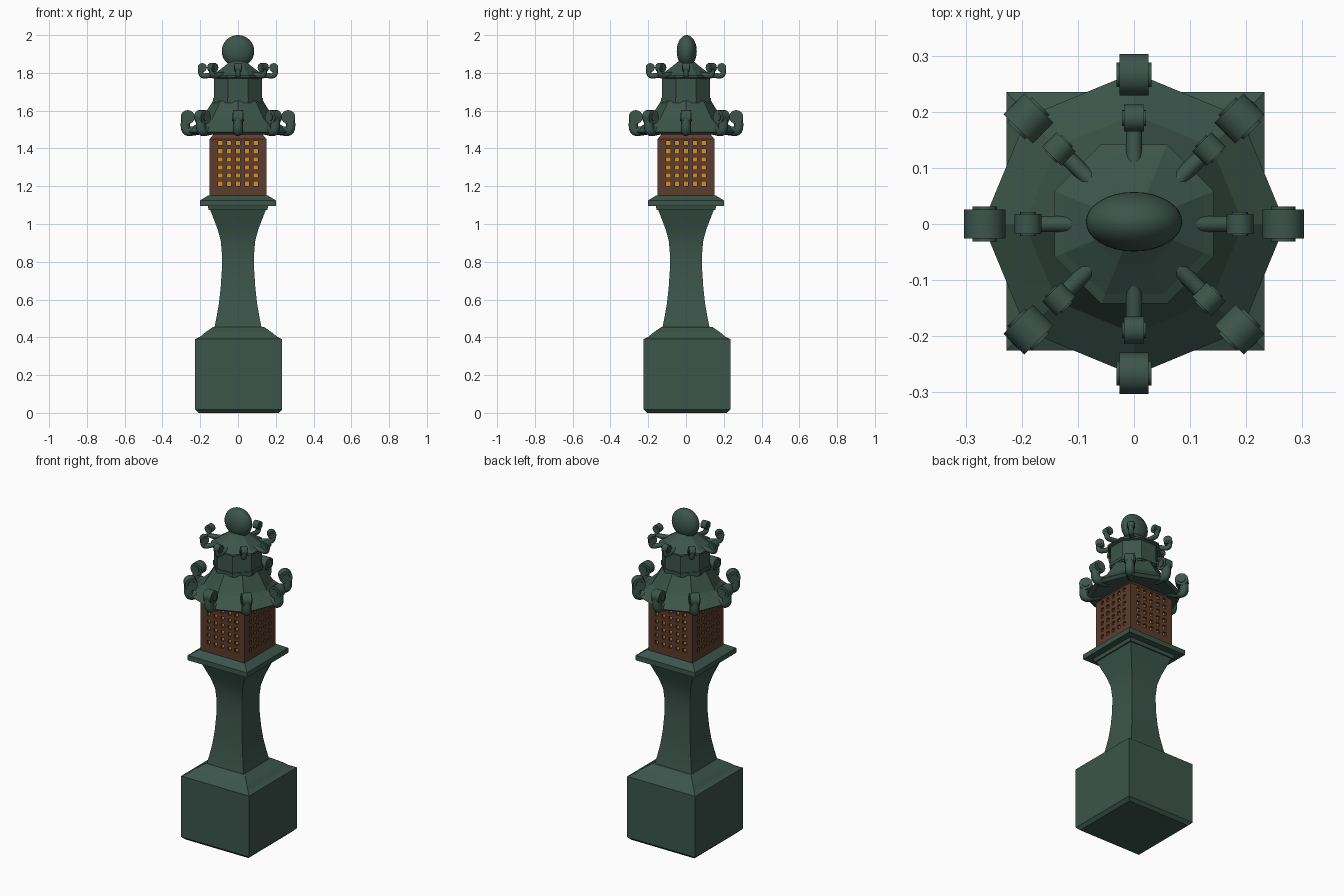
import bpy, bmesh, math
from mathutils import Matrix, Vector

if "Cube" in bpy.data.objects:
    bpy.data.objects.remove(bpy.data.objects["Cube"])


def material(name, rgb):
    m = bpy.data.materials.new(name)
    m.diffuse_color = (*rgb, 1)
    m.use_nodes = True
    m.node_tree.nodes["Principled BSDF"].inputs["Base Color"].default_value = m.diffuse_color
    return m


GREEN = material("patina_green", (0.045, 0.09, 0.07))
BROWN = material("brown_wood", (0.11, 0.045, 0.027))
AMBER = material("amber_light", (0.7, 0.28, 0.01))


def finish(name, bm, mat, angle=None):
    bmesh.ops.recalc_face_normals(bm, faces=bm.faces)
    me = bpy.data.meshes.new(name)
    bm.to_mesh(me)
    bm.free()
    ob = bpy.data.objects.new(name, me)
    bpy.context.collection.objects.link(ob)
    me.materials.append(mat)
    if angle:
        bpy.ops.object.select_all(action='DESELECT')
        ob.select_set(True)
        bpy.context.view_layer.objects.active = ob
        bpy.ops.object.shade_smooth_by_angle(angle=math.radians(angle))
    return ob


def stack(name, profile, sides, turn, mat=GREEN, by_side=True, angle=None, at=(0, 0)):
    """Polygon rings lofted along z; profile is (radius, z), radius to side or corner."""
    bm = bmesh.new()
    k = 1 / math.cos(math.pi / sides) if by_side else 1
    rings = []
    for r, z in profile:
        rings.append([bm.verts.new((at[0] + r * k * math.cos(turn + 2 * math.pi * i / sides),
                                    at[1] + r * k * math.sin(turn + 2 * math.pi * i / sides), z))
                      for i in range(sides)])
    for a, b in zip(rings, rings[1:]):
        for i in range(sides):
            j = (i + 1) % sides
            bm.faces.new((a[i], a[j], b[j], b[i]))
    bm.faces.new(rings[0])
    bm.faces.new(rings[-1])
    return finish(name, bm, mat, angle)


Q, E = math.pi / 4, math.pi / 8

# Square plinth, waisted column and tray
stack("plinth", [(.212, 0), (.23, .018), (.23, .39), (.205, .402), (.178, .425), (.135, .455)],
      4, Q, at=(.003, .005))
stack("column", [(.125, .45), (.113, .51), (.101, .58), (.092, .66), (.086, .75), (.085, .84),
                 (.091, .91), (.107, .97), (.13, 1.03), (.15, 1.082)], 4, Q, angle=30)
stack("tray", [(.155, 1.075), (.16, 1.095), (.2, 1.095), (.2, 1.125), (.157, 1.152)], 4, Q)

# Lattice walls of the lamp box, with a 5 x 6 grid of openings each
xs = [-.15]
for i in range(5):
    xs += [-.094 + .047 * i - .011, -.094 + .047 * i + .011]
xs.append(.15)
zs = [1.15]
for i in range(6):
    zs += [1.213 + .043 * i - .011, 1.213 + .043 * i + .011]
zs += [1.45, 1.485]
bm = bmesh.new()
for side in range(4):
    rot = Matrix.Rotation(side * math.pi / 2, 3, 'Z')
    grid = []
    for z in zs:
        s = .81 if z == zs[-1] else 1      # tapered top edge
        grid.append([bm.verts.new(rot @ Vector((x * s, -.15 * s, z))) for x in xs])
    for r in range(len(zs) - 1):
        for c in range(len(xs) - 1):
            if not (r % 2 and c % 2 and r < 12):
                bm.faces.new((grid[r][c], grid[r][c + 1], grid[r + 1][c + 1], grid[r + 1][c]))
bmesh.ops.remove_doubles(bm, verts=bm.verts, dist=.0005)
walls = finish("lamp_lattice", bm, BROWN)
sol = walls.modifiers.new("thickness", 'SOLIDIFY')
sol.thickness = .014
sol.offset = -1

# Glowing core behind the lattice
stack("lamp_core", [(.137, 1.15), (.137, 1.445), (.11, 1.48)], 4, Q, AMBER)

# Lower roof, neck and upper roof
stack("lower_roof", [(.11, 1.49), (.25, 1.474), (.27, 1.488), (.195, 1.552), (.14, 1.64), (.125, 1.665)],
      8, 0, by_side=False)
stack("neck", [(.127, 1.64), (.127, 1.775)], 8, E)
stack("neck_foot_band", [(.132, 1.65), (.132, 1.667)], 8, E)
stack("upper_roof", [(.127, 1.77), (.142, 1.775), (.142, 1.785), (.125, 1.795), (.072, 1.835), (.04, 1.862)],
      8, E)

# Flattened round finial
bm = bmesh.new()
bmesh.ops.create_uvsphere(bm, u_segments=32, v_segments=20, radius=1,
                          matrix=Matrix.Translation((0, .004, 1.915)) @ Matrix.Diagonal((.086, .053, .085, 1)))
finish("finial", bm, GREEN, 60)


def scrolls(name, path, tube, centre, radius, half, hub):
    """Eight curled arms around the eave: bent tubes ending in rolled drums."""
    cu = bpy.data.curves.new(name + "_arms", 'CURVE')
    cu.dimensions = '3D'
    cu.bevel_depth = tube
    cu.bevel_resolution = 3
    cu.use_fill_caps = True
    cu.resolution_u = 4
    cu.materials.append(GREEN)
    bm = bmesh.new()
    for i in range(8):
        rot = Matrix.Rotation(i * Q, 4, 'Z')
        sp = cu.splines.new('NURBS')
        sp.points.add(len(path) - 1)
        sp.use_endpoint_u = True
        sp.order_u = 3
        for p, (r, z) in zip(sp.points, path):
            p.co = (*(rot @ Vector((r, 0, z))), 1)
        place = rot @ Matrix.Translation((centre[0], 0, centre[1])) @ Matrix.Rotation(math.pi / 2, 4, 'X')
        for rad, h in ((radius, half), (hub, half + radius * .14)):
            bmesh.ops.create_cone(bm, cap_ends=True, segments=16, radius1=rad, radius2=rad,
                                  depth=2 * h, matrix=place)
    bpy.context.collection.objects.link(bpy.data.objects.new(name + "_arms", cu))
    finish(name + "_drums", bm, GREEN, 35)


scrolls("lower_scroll", [(.19, 1.5), (.235, 1.493), (.272, 1.488), (.281, 1.52), (.276, 1.56)], .026,
        (.266, 1.566), .037, .026, .022)
scrolls("upper_scroll", [(.11, 1.792), (.15, 1.787), (.19, 1.782), (.2, 1.805), (.197, 1.828)], .0145,
        (.189, 1.828), .024, .018, .014)
